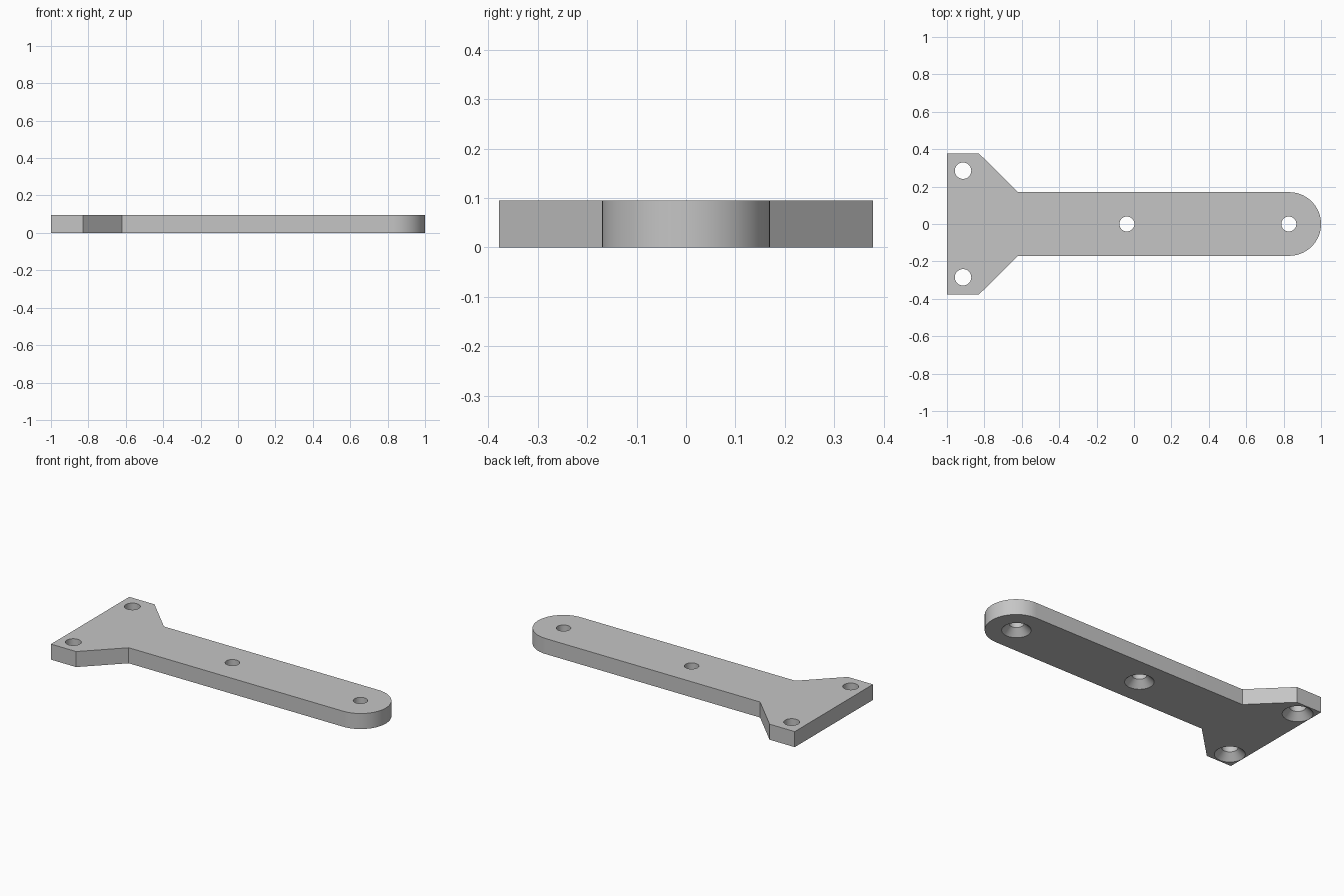
import bpy
import bmesh
import math

if "Cube" in bpy.data.objects:
    bpy.data.objects.remove(bpy.data.objects["Cube"], do_unlink=True)

THICK = 0.095
ARM = 0.17          # half width of the arm and radius of its round end
TIP_X = 1 - ARM
SINK = 0.045        # countersink depth

grey = bpy.data.materials.new("plain grey")
grey.use_nodes = True
colour = (0.56, 0.56, 0.56, 1)
grey.diffuse_color = colour
grey.node_tree.nodes["Principled BSDF"].inputs["Base Color"].default_value = colour


def make_object(name, bm):
    bmesh.ops.recalc_face_normals(bm, faces=bm.faces[:])
    mesh = bpy.data.meshes.new(name)
    bm.to_mesh(mesh)
    bm.free()
    mesh.materials.append(grey)
    obj = bpy.data.objects.new(name, mesh)
    bpy.context.collection.objects.link(obj)
    return obj


def make_plate():
    # Half outline of the flared head, mirrored about the arm's axis
    half = [(-1, -0.378), (-0.83, -0.378), (-0.62, -ARM)]
    steps = 48
    arc = [(TIP_X + ARM * math.cos(a), ARM * math.sin(a))
           for a in (math.pi * (i / steps - 0.5) for i in range(steps + 1))]
    outline = half + arc + [(x, -y) for x, y in reversed(half)]
    bm = bmesh.new()
    base = bm.faces.new([bm.verts.new((x, y, 0)) for x, y in outline])
    top = bmesh.ops.extrude_face_region(bm, geom=[base])["geom"]
    verts = [v for v in top if isinstance(v, bmesh.types.BMVert)]
    bmesh.ops.translate(bm, verts=verts, vec=(0, 0, THICK))
    return make_object("bracket_plate", bm)


def make_cutter(x, y, radius):
    # Straight bore with a 45 degree countersink opening underneath
    flare = 0.01
    profile = [(radius + SINK - 0.005 + flare, -flare),
               (radius, SINK - 0.005), (radius, THICK + 0.05)]
    count = 48
    bm = bmesh.new()
    rings = [[bm.verts.new((x + r * math.cos(math.tau * i / count),
                            y + r * math.sin(math.tau * i / count), z))
              for i in range(count)] for r, z in profile]
    for low, high in zip(rings, rings[1:]):
        for i in range(count):
            j = (i + 1) % count
            bm.faces.new((low[i], low[j], high[j], high[i]))
    bm.faces.new(rings[0])
    bm.faces.new(rings[-1])
    cutter = make_object("screw_hole_cutter", bm)
    cutter.hide_render = True
    return cutter


plate = make_plate()

# Two holes in the head, two along the arm
holes = [(-0.914, side * 0.285, 0.044) for side in (-1, 1)]
holes += [(x, 0, 0.04) for x in (-0.038, 0.828)]
cutters = [make_cutter(*hole) for hole in holes]
for cutter in cutters:
    cut = plate.modifiers.new("screw hole", 'BOOLEAN')
    cut.operation = 'DIFFERENCE'
    cut.solver = 'EXACT'
    cut.object = cutter

# Bake the holes and drop the cutters
graph = bpy.context.evaluated_depsgraph_get()
solid = bpy.data.meshes.new_from_object(plate.evaluated_get(graph))
plate.modifiers.clear()
plate.data = solid
for cutter in cutters:
    bpy.data.objects.remove(cutter, do_unlink=True)

for obj in bpy.context.selected_objects:
    obj.select_set(False)
plate.select_set(True)
bpy.context.view_layer.objects.active = plate
bpy.ops.object.shade_smooth_by_angle(angle=math.radians(30))
